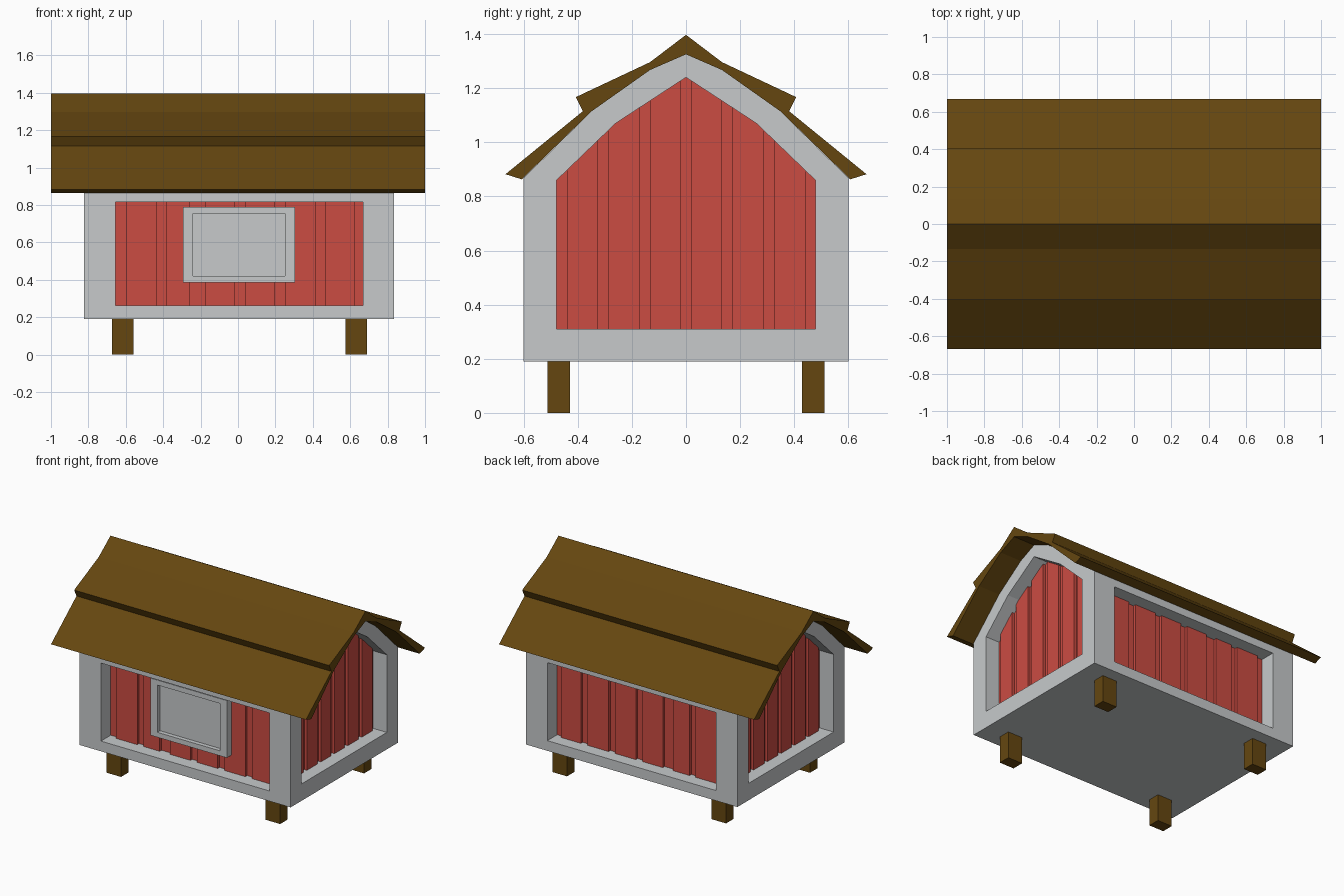
import bpy, bmesh

if "Cube" in bpy.data.objects:
    bpy.data.objects.remove(bpy.data.objects["Cube"])


def material(name, rgb):
    m = bpy.data.materials.new(name)
    m.diffuse_color = (*rgb, 1)
    m.use_nodes = True
    m.node_tree.nodes["Principled BSDF"].inputs["Base Color"].default_value = m.diffuse_color
    return m


GREY = material("grey paint", (0.57, 0.59, 0.60))
RED = material("red boards", (0.60, 0.072, 0.055))
BROWN = material("brown wood", (0.13, 0.062, 0.005))


def prism(name, pts, axis, a, b, mat):
    """Extrude a 2D outline (horizontal, z) along x or y from a to b."""
    bm = bmesh.new()
    rings = []
    for d in (a, b):
        rings.append([bm.verts.new((d, u, z) if axis == 'x' else (u, d, z)) for u, z in pts])
    n = len(pts)
    bm.faces.new(rings[0])
    bm.faces.new(rings[1])
    for i in range(n):
        j = (i + 1) % n
        bm.faces.new((rings[0][i], rings[0][j], rings[1][j], rings[1][i]))
    bmesh.ops.recalc_face_normals(bm, faces=bm.faces)
    me = bpy.data.meshes.new(name)
    bm.to_mesh(me)
    bm.free()
    me.materials.append(mat)
    ob = bpy.data.objects.new(name, me)
    bpy.context.collection.objects.link(ob)
    return ob


def rect(u0, u1, z0, z1):
    return [(u0, z0), (u1, z0), (u1, z1), (u0, z1)]


def mirrored(half):
    """Complete a right-hand outline that starts and ends near u = 0."""
    return half + [(-u, z) for u, z in reversed(half) if u > 0]


def cut(target, cutter):
    mod = target.modifiers.new("cut", 'BOOLEAN')
    mod.operation = 'DIFFERENCE'
    mod.solver = 'EXACT'
    mod.object = cutter
    bpy.context.view_layer.objects.active = target
    bpy.ops.object.modifier_apply(modifier=mod.name)
    bpy.data.objects.remove(cutter)


CX, HX, HY = 0.005, 0.828, 0.60          # body centre and half sizes
BOARD, GROOVE, RECESS = 0.09, 0.11, 0.12  # depths behind the frame face

# Grey body with framed recesses
eave = [(0.60, 0.19), (0.60, 0.868), (0.348, 1.115), (0.133, 1.267), (0, 1.325)]
body = prism("body_frame", mirrored(eave), 'x', CX - HX, CX + HX, GREY)
gable = [(0.478, 0.31), (0.478, 0.86), (0.26, 1.07), (0, 1.24)]
SIDE = (-0.655, 0.667, 0.262, 0.815)


def gable_top(u):
    u = abs(u)
    for (u1, z1), (u0, z0) in zip(gable[1:], gable[2:]):
        if u >= u0:
            return z0 + (z1 - z0) * (u - u0) / (u1 - u0)


# Gable walls: backing plate plus raised boards that follow the roof line
end_edges = [-0.44, -0.326, -0.289, -0.17, -0.133, -0.019,
             0.019, 0.133, 0.17, 0.289, 0.326, 0.444]
for s, side in ((-1, "left"), (1, "right")):
    face = CX + s * HX
    cut(body, prism("cutter", mirrored(gable), 'x', face - s * RECESS, face + s * 0.1, GREY))
    prism(side + "_gable_backing", mirrored(gable), 'x',
          face - s * (RECESS + 0.01), face - s * GROOVE, RED)
    for i in range(0, len(end_edges), 2):
        a, b = end_edges[i:i + 2]
        tops = [b] + [k for k in (0.26, -0.26) if a < k < b] + [a]
        pts = [(a, 0.31), (b, 0.31)] + [(u, gable_top(u)) for u in tops]
        prism(f"{side}_gable_board_{i // 2 + 1}", pts, 'x',
              face - s * (GROOVE + 0.005), face - s * BOARD, RED)

# Long walls: backing plate plus raised boards
long_edges = [-0.60, -0.433, -0.385, -0.257, -0.175, -0.016,
              0.037, 0.198, 0.25, 0.415, 0.468, 0.625]
for s, side in ((-1, "front"), (1, "back")):
    face = s * HY
    cut(body, prism("cutter", rect(*SIDE), 'y', face - s * RECESS, face + s * 0.1, GREY))
    prism(side + "_wall_backing", rect(*SIDE), 'y',
          face - s * (RECESS + 0.01), face - s * GROOVE, RED)
    for i in range(0, len(long_edges), 2):
        prism(f"{side}_wall_board_{i // 2 + 1}",
              rect(long_edges[i], long_edges[i + 1], SIDE[2], SIDE[3]), 'y',
              face - s * (GROOVE + 0.005), face - s * BOARD, RED)

# Front window with a recessed pane
window = prism("window", rect(-0.295, 0.305, 0.385, 0.79), 'y', -0.56, -0.495, GREY)
cut(window, prism("cutter", rect(-0.24, 0.25, 0.42, 0.755), 'y', -0.60, -0.53, GREY))

# Roof: stepped slab profile, underside follows the body
roof_half = [(0, 1.325), (0.133, 1.267), (0.348, 1.115), (0.607, 0.863),
             (0.667, 0.882), (0.381, 1.115), (0.407, 1.167), (0.133, 1.296), (0, 1.397)]
prism("roof", mirrored(roof_half), 'x', -1, 1, BROWN)

# Four legs
for x, sx in ((-0.616, "left"), (0.632, "right")):
    for y, sy in ((-0.47, "front"), (0.47, "back")):
        prism(f"{sy}_{sx}_leg", rect(x - 0.057, x + 0.057, 0, 0.195), 'y',
              y - 0.042, y + 0.042, BROWN)
